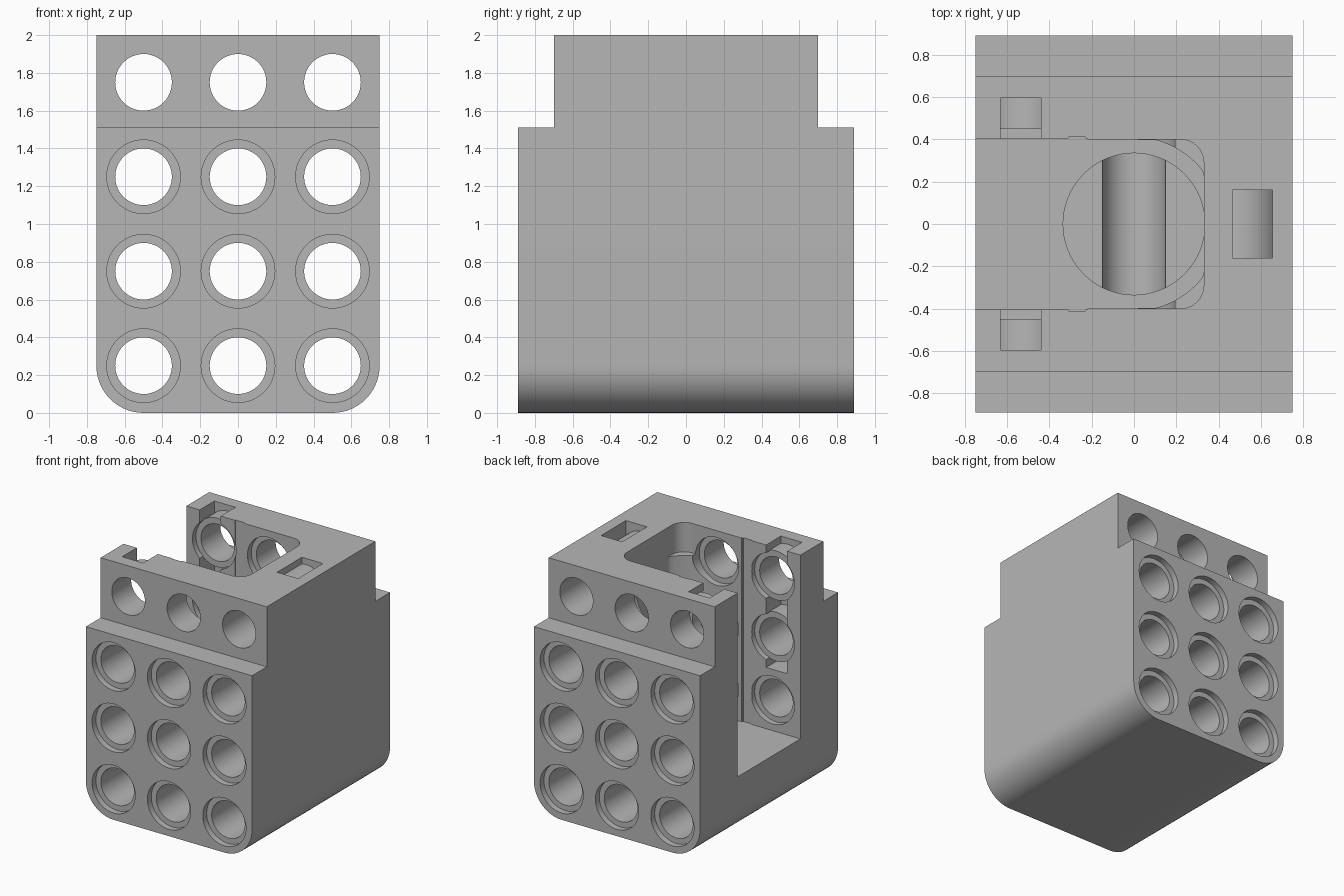
import bpy, bmesh
from math import sin, cos, pi, radians
from mathutils import Matrix, Vector

cube = bpy.data.objects.get("Cube")
if cube:
    bpy.data.objects.remove(cube, do_unlink=True)

COLS = (-0.5, 0.0, 0.5)
ROWS = (0.25, 0.75, 1.25, 1.75)
HOLE_R, BORE_R = 0.15, 0.195


def finish(name, bm):
    bmesh.ops.recalc_face_normals(bm, faces=bm.faces)
    mesh = bpy.data.meshes.new(name)
    bm.to_mesh(mesh)
    bm.free()
    ob = bpy.data.objects.new(name, mesh)
    bpy.context.collection.objects.link(ob)
    return ob


def prism(name, points, low, high, axis="Z"):
    """Extrude an outline along z, or an x-z outline along y."""
    bm = bmesh.new()
    place = (lambda a, b: (a, b, low)) if axis == "Z" else (lambda a, b: (a, low, b))
    face = bm.faces.new([bm.verts.new(place(a, b)) for a, b in points])
    out = bmesh.ops.extrude_face_region(bm, geom=[face])
    step = Vector((0, 0, high - low)) if axis == "Z" else Vector((0, high - low, 0))
    verts = [g for g in out["geom"] if isinstance(g, bmesh.types.BMVert)]
    bmesh.ops.translate(bm, verts=verts, vec=step)
    return finish(name, bm)


def boxes(name, spans):
    bm = bmesh.new()
    for (x0, x1), (y0, y1), (z0, z1) in spans:
        m = Matrix.Translation(((x0 + x1) / 2, (y0 + y1) / 2, (z0 + z1) / 2))
        m = m @ Matrix.Diagonal((x1 - x0, y1 - y0, z1 - z0, 1))
        bmesh.ops.create_cube(bm, size=1, matrix=m)
    return finish(name, bm)


def rods(name, radius, spans):
    """Cylinders along y, each given as x, z, start and end."""
    bm = bmesh.new()
    for x, z, y0, y1 in spans:
        m = Matrix.Translation((x, (y0 + y1) / 2, z)) @ Matrix.Rotation(pi / 2, 4, "X")
        bmesh.ops.create_cone(bm, cap_ends=True, segments=48, radius1=radius,
                              radius2=radius, depth=y1 - y0, matrix=m)
    return finish(name, bm)


def arc(cx, cy, r, start, end, steps):
    angles = [radians(start + (end - start) * i / steps) for i in range(steps + 1)]
    return [(cx + r * cos(a), cy + r * sin(a)) for a in angles]


def cut(target, cutter):
    mod = target.modifiers.new("cut", "BOOLEAN")
    mod.operation, mod.solver, mod.object = "DIFFERENCE", "EXACT", cutter
    bpy.context.view_layer.objects.active = target
    bpy.ops.object.modifier_apply(modifier=mod.name)
    bpy.data.objects.remove(cutter, do_unlink=True)


# Block with rounded lower edges and stepped shoulders
outline = (arc(-0.5, 0.25, 0.25, 180, 270, 14) + arc(0.5, 0.25, 0.25, 270, 360, 14)
           + [(0.75, 2), (-0.75, 2)])
block = prism("motor_housing", outline, -0.89, 0.89, "Y")
cut(block, boxes("shoulders", [((-1, 1), (0.7, 1), (1.51, 2.2)),
                               ((-1, 1), (-1, -0.7), (1.51, 2.2))]))

# Open side slot, then the rounded chamber and its wider mouth
cut(block, boxes("side_slot", [((-1, -0.22), (-0.405, 0.405), (0.5, 2.2))]))
chamber = [(min(0.33, x), max(-0.4, min(0.4, y)))
           for x, y in arc(0, 0, 0.41, -76, 76, 36)]
cut(block, prism("chamber", chamber + [(-0.26, 0.4), (-0.26, -0.4)], 0.5, 2.2))
mouth = arc(0.22, -0.29, 0.11, -90, 0, 10) + arc(0.22, 0.29, 0.11, 0, 90, 10)
cut(block, prism("mouth", mouth + [(-0.24, 0.4), (-0.24, -0.4)], 1.76, 2.3))
cut(block, boxes("wall_keys", [((-0.31, -0.23), (-0.412, 0.412), (0.5, 2.4))]))

# Round pit in the chamber floor
cut(block, prism("floor_pit", arc(0, 0, 0.335, 0, 355, 71), 0.25, 0.7))

# Wall grooves and top pocket, leaving sleeves around the pin holes
grooves = boxes("grooves", [((-0.63, -0.44), (0.35, 0.595), (1.0, 2.1)),
                            ((-0.63, -0.44), (-0.595, -0.35), (1.0, 2.1)),
                            ((0.465, 0.655), (-0.16, 0.16), (1.5, 2.1))])
cut(grooves, rods("sleeves", 0.2, [(-0.5, z, s - 0.125, s + 0.125)
                                   for z in (1.25, 1.75) for s in (-0.575, 0.575)]
                  + [(0.5, 1.75, -0.3, 0.3)]))
cut(block, grooves)

# Pin holes with counterbores on the outer faces and chamber walls
cut(block, rods("pin_holes", HOLE_R, [(x, z, -1, 1) for x in COLS for z in ROWS]))
cut(block, rods("outer_bores", BORE_R, [(x, z, y, y + 0.16) for x in COLS
                                        for z in ROWS[:3] for y in (-1, 0.84)]))
cut(block, rods("inner_bores", BORE_R, [(x, z, -0.45, 0.45) for x in COLS[:2]
                                        for z in ROWS[1:]]))

# Single grey finish
grey = bpy.data.materials.new("light_grey")
grey.use_nodes = True
colour = (0.47, 0.47, 0.47, 1)
grey.diffuse_color = colour
grey.node_tree.nodes["Principled BSDF"].inputs["Base Color"].default_value = colour
block.data.materials.clear()
block.data.materials.append(grey)
for poly in block.data.polygons:
    poly.material_index = 0

bpy.ops.object.select_all(action="DESELECT")
block.select_set(True)
bpy.context.view_layer.objects.active = block
bpy.ops.object.shade_smooth_by_angle(angle=radians(30))
